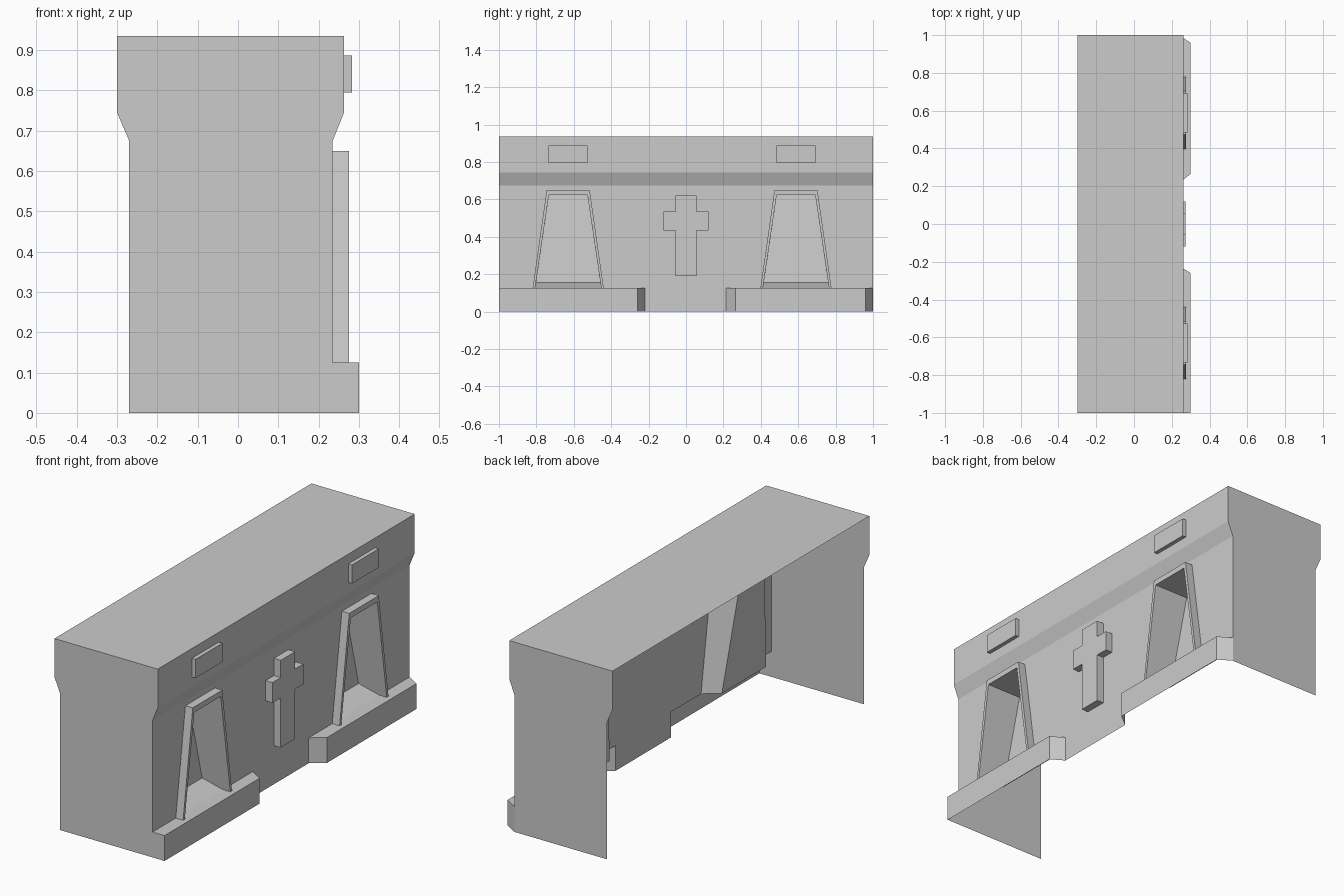
import bpy, bmesh
from mathutils import Vector

if "Cube" in bpy.data.objects:
    bpy.data.objects.remove(bpy.data.objects["Cube"])


def sheet(name, faces):
    """Object from (points, facing direction) polygons, wound to face that way."""
    bm = bmesh.new()
    for pts, facing in faces:
        f = bm.faces.new([bm.verts.new(p) for p in pts])
        f.normal_update()
        if f.normal.dot(Vector(facing)) < 0:
            f.normal_flip()
    bmesh.ops.remove_doubles(bm, verts=bm.verts, dist=0.0005)
    me = bpy.data.meshes.new(name)
    bm.to_mesh(me)
    bm.free()
    ob = bpy.data.objects.new(name, me)
    bpy.context.collection.objects.link(ob)
    return ob


def raised(name, outline, x0, x1):
    """Solid plate: a (y, z) outline pushed out along x."""
    bm = bmesh.new()
    base = bm.faces.new([bm.verts.new((x0, y, z)) for y, z in outline])
    ext = bmesh.ops.extrude_face_region(bm, geom=[base], use_keep_orig=True)
    for v in ext["geom"]:
        if isinstance(v, bmesh.types.BMVert):
            v.co.x = x1
    bmesh.ops.recalc_face_normals(bm, faces=bm.faces)
    me = bpy.data.meshes.new(name)
    bm.to_mesh(me)
    bm.free()
    bpy.context.collection.objects.link(bpy.data.objects.new(name, me))


OUT = (1, 0, 0)
WALL, LIP, RIM, TOE, BACK = 0.235, 0.263, 0.275, 0.30, -0.30
TOP, PLINTH = 0.935, 0.125
CENTRES = (-0.63, 0.588)


def trapezoid(c, bottom, top, z1):
    return [(c - bottom, PLINTH), (c - top, z1), (c + top, z1), (c + bottom, PLINTH)]


def inner(c):
    return trapezoid(c, 0.177, 0.103, 0.623)


# top slab
sheet("counter_top", [([(BACK, -1, TOP), (LIP, -1, TOP), (LIP, 1, TOP), (BACK, 1, TOP)], (0, 0, 1))])

# end panels
side = [(BACK, TOP), (LIP, TOP), (LIP, 0.745), (WALL, 0.675)]
rear = [(-0.27, 0), (-0.27, 0.675), (BACK, 0.745)]
toe = [(WALL, PLINTH), (TOE, PLINTH), (TOE, 0)]
for s, foot in ((-1, toe), (1, [(WALL, 0)])):
    sheet("end_panel", [([(x, s, z) for x, z in side + foot + rear], (0, s, 0))])

# front wall, with openings for the niches and plinths
outline = ([(-1, 0.675), (-1, PLINTH)] + inner(CENTRES[0])
           + [(-0.22, PLINTH), (-0.22, 0), (0.215, 0), (0.215, PLINTH)]
           + inner(CENTRES[1]) + [(1, PLINTH), (1, 0.675)])
strips = [([(xa, -1, za), (xa, 1, za), (xb, 1, zb), (xb, -1, zb)], OUT)
          for (xa, za), (xb, zb) in zip(side[1:], side[2:])]
sheet("front_wall", strips + [([(WALL, y, z) for y, z in outline], OUT)])

# hollow plinths: (wall start, front start, front end, wall end)
for w0, f0, f1, w1 in ((-1, -1, -0.26, -0.22), (0.215, 0.265, 0.96, 1)):
    plan = [(WALL, w0), (TOE, f0), (TOE, f1), (WALL, w1)]
    faces = [([(x, y, PLINTH) for x, y in plan], (0, 0, 1))]
    for i, ((xa, ya), (xb, yb)) in enumerate(zip(plan, plan[1:])):
        if i == 0 and w0 == f0:
            continue  # closed by the end panel
        faces.append(([(xa, ya, 0), (xb, yb, 0), (xb, yb, PLINTH), (xa, ya, PLINTH)],
                      (0.2, (-1, 0, 1)[i], 0)))
    sheet("plinth", faces)

# niches with a thin projecting frame and sloping floor
for c in CENTRES:
    a, b = trapezoid(c, 0.19, 0.115, 0.65), inner(c)
    back = [(0.125, c - 0.172, 0.155), (0.085, c - 0.103, 0.623),
            (0.085, c + 0.103, 0.623), (0.125, c + 0.172, 0.155)]
    faces = [(back, OUT),
             ([back[0], back[3], (WALL, *b[3]), (WALL, *b[0])], (0, 0, 1))]
    for i, d in enumerate(((0, -1, 0), (0, 0, 1), (0, 1, 0))):
        j = i + 1
        faces += [
            ([(RIM, *a[i]), (RIM, *a[j]), (RIM, *b[j]), (RIM, *b[i])], OUT),
            ([(WALL, *a[i]), (WALL, *a[j]), (RIM, *a[j]), (RIM, *a[i])], d),
            ([(RIM, *b[i]), (RIM, *b[j]), (WALL, *b[j]), (WALL, *b[i])], [-k for k in d]),
            ([(WALL, *b[i]), (WALL, *b[j]), back[j], back[i]], [-k for k in d])]
    sheet("niche", faces)
    # small plaque above each niche
    raised("plaque", [(c - 0.104, 0.795), (c + 0.104, 0.795), (c + 0.104, 0.887), (c - 0.104, 0.887)],
           LIP, 0.283)

# cross relief
half = [(0.056, 0.19), (0.056, 0.435), (0.12, 0.435), (0.12, 0.535), (0.056, 0.535), (0.056, 0.62)]
raised("cross_relief", half + [(-y, z) for y, z in reversed(half)], WALL, 0.272)
